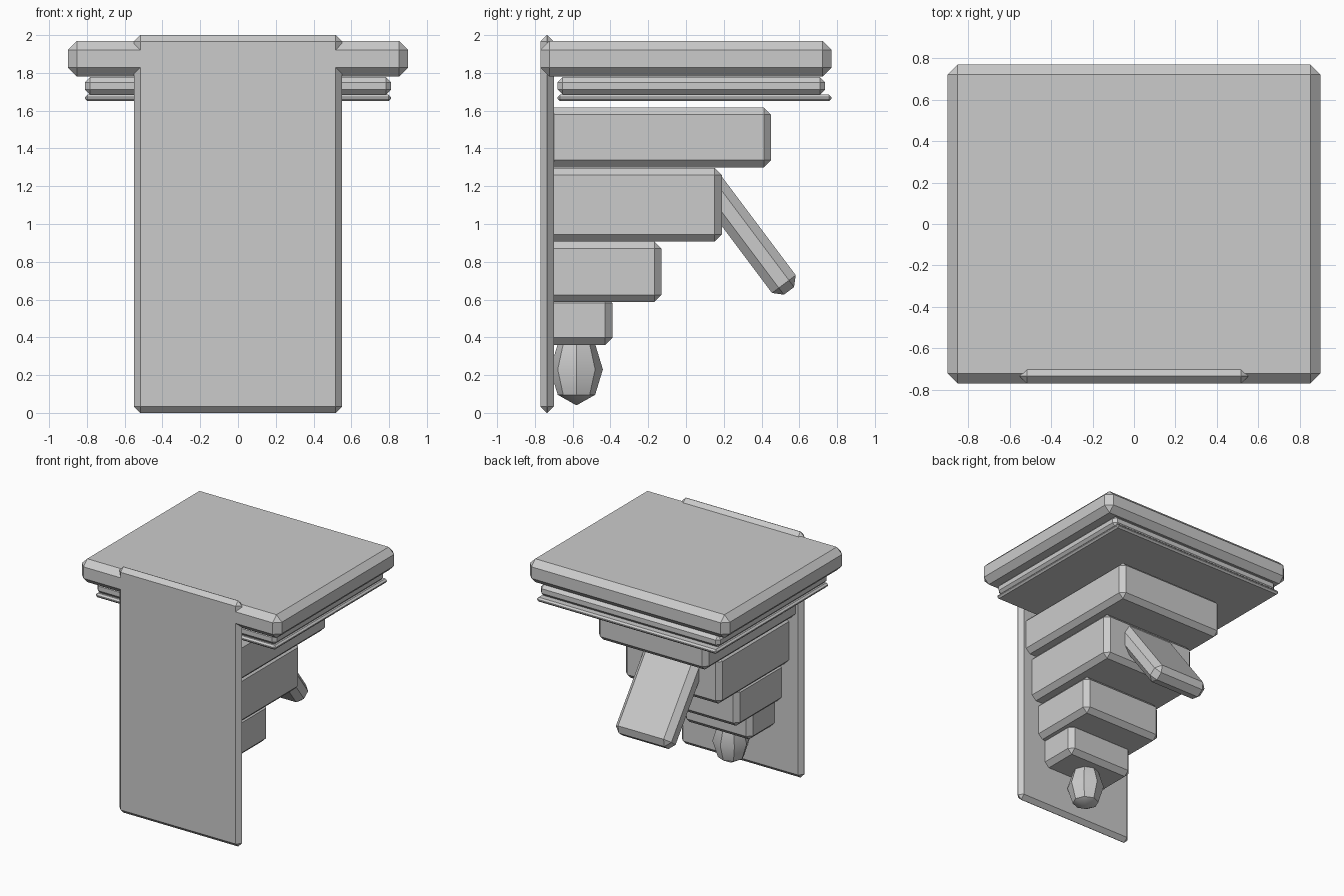
import bpy, bmesh
from mathutils import Matrix

if "Cube" in bpy.data.objects:
    bpy.data.objects.remove(bpy.data.objects["Cube"])


def box(name, x, y, z, bevel, rot=0.0):
    """Chamfered box from x, y, z ranges, optionally tilted about x."""
    bm = bmesh.new()
    bmesh.ops.create_cube(bm, size=1)
    bmesh.ops.scale(bm, vec=(x[1] - x[0], y[1] - y[0], z[1] - z[0]), verts=bm.verts)
    bmesh.ops.bevel(bm, geom=bm.edges[:], offset=bevel, segments=1,
                    affect='EDGES', clamp_overlap=True)
    me = bpy.data.meshes.new(name)
    bm.to_mesh(me)
    bm.free()
    ob = bpy.data.objects.new(name, me)
    ob.location = (sum(x) / 2, sum(y) / 2, sum(z) / 2)
    ob.rotation_euler.x = rot
    bpy.context.collection.objects.link(ob)
    return ob


# Wall plate, shelf slab and the two thin mouldings beneath it
box("wall_plate", (-.55, .55), (-.77, -.70), (0, 2), .033)
box("shelf_slab", (-.9, .9), (-.77, .77), (1.78, 1.97), .048)
box("upper_moulding", (-.81, .81), (-.68, .737), (1.685, 1.777), .027)
box("lower_moulding", (-.81, .81), (-.68, .77), (1.65, 1.685), .013)

# Stepped corbel blocks, set into the wall plate
steps = [(.495, .45, 1.30, 1.617), (.435, .19, .907, 1.297),
         (.37, -.13, .587, .907), (.305, -.39, .36, .62)]
for i, (w, y1, z0, z1) in enumerate(steps):
    box(f"corbel_step_{i + 1}", (-w, w), (-.745, y1), (z0, z1), .038)

# Slanted board under the steps
cy, cz, length, thick = .317, .95, .76, .157
box("slanted_board", (-.25, .25), (cy - thick / 2, cy + thick / 2),
    (cz - length / 2, cz + length / 2), .045, rot=.6435)

# Low-poly drop finial
bm = bmesh.new()
bmesh.ops.create_uvsphere(bm, u_segments=8, v_segments=4, radius=1,
                          matrix=Matrix.Diagonal((.14, .14, .19, 1)))
me = bpy.data.meshes.new("drop_finial")
bm.to_mesh(me)
bm.free()
finial = bpy.data.objects.new("drop_finial", me)
finial.location = (0, -.58, .23)
bpy.context.collection.objects.link(finial)
bpy.context.view_layer.objects.active = finial
finial.select_set(True)
bpy.ops.object.shade_smooth_by_angle(angle=.56)
